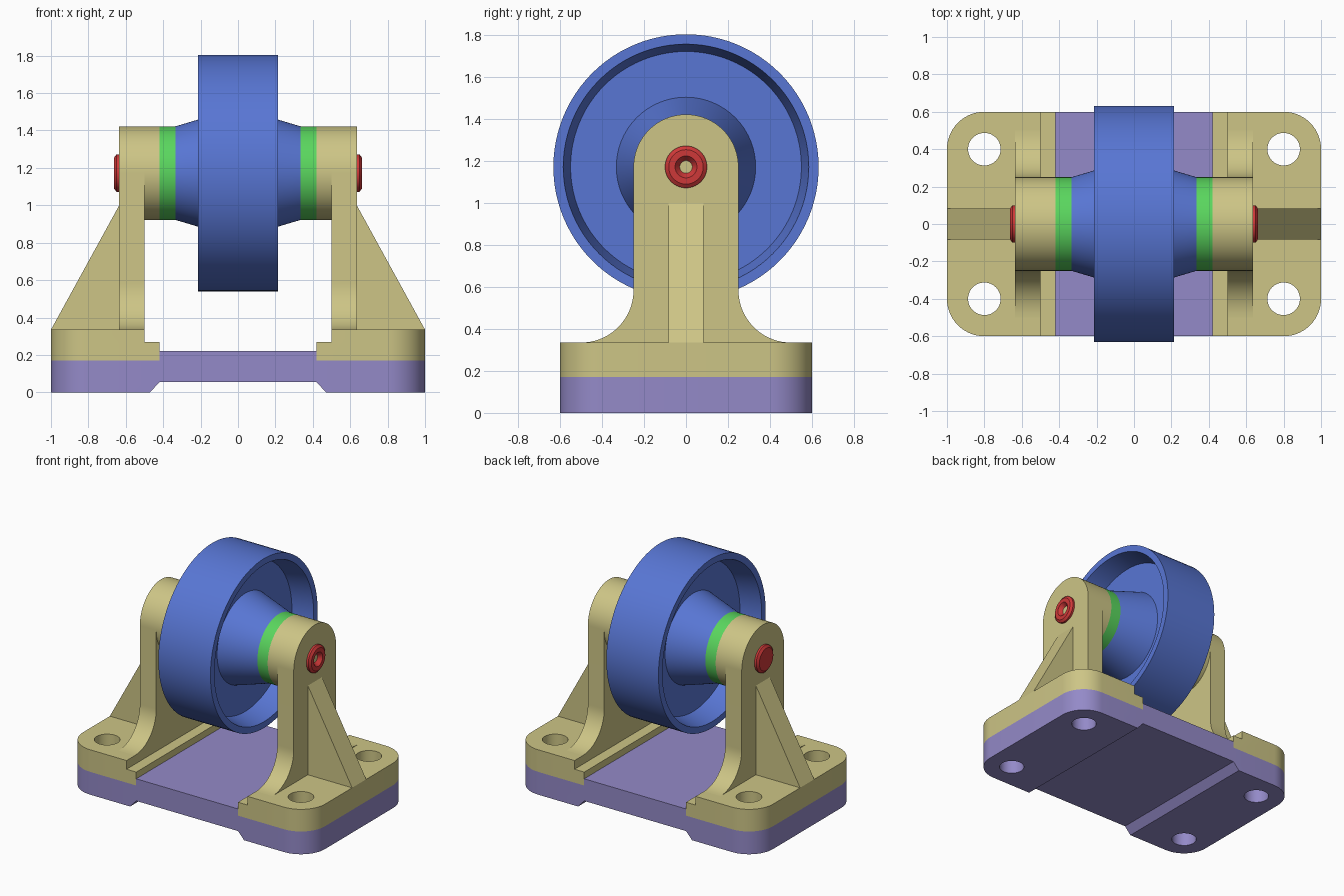
import bpy, bmesh, math
from mathutils import Vector

old = bpy.data.objects.get("Cube")
if old:
    bpy.data.objects.remove(old, do_unlink=True)


def material(name, rgb):
    lin = [((c / 255 + 0.055) / 1.055) ** 2.4 for c in rgb] + [1.0]
    m = bpy.data.materials.new(name)
    m.use_nodes = True
    m.diffuse_color = lin
    m.node_tree.nodes["Principled BSDF"].inputs["Base Color"].default_value = lin
    return m


TAN = material("tan", (205, 197, 134))
PURPLE = material("purple", (148, 138, 200))
BLUE = material("blue", (88, 118, 212))
GREEN = material("green", (90, 214, 94))
RED = material("red", (206, 56, 56))

AXLE_Z = 1.172
SEGMENTS = 96


def finish(bm, name, mat):
    bmesh.ops.recalc_face_normals(bm, faces=bm.faces)
    me = bpy.data.meshes.new(name)
    bm.to_mesh(me)
    bm.free()
    if mat:
        me.materials.append(mat)
    ob = bpy.data.objects.new(name, me)
    bpy.context.scene.collection.objects.link(ob)
    smooth(me)
    return ob


def smooth(me):
    me.shade_smooth()
    me.set_sharp_from_angle(angle=math.radians(30))


def extrude(name, points, direction, mat, corner=0):
    """Extrude a closed 3D outline; optionally round its upright outer corners."""
    bm = bmesh.new()
    face = bm.faces.new([bm.verts.new(p) for p in points])
    res = bmesh.ops.extrude_face_region(bm, geom=[face], use_keep_orig=True)
    top = [v for v in res["geom"] if isinstance(v, bmesh.types.BMVert)]
    bmesh.ops.translate(bm, verts=top, vec=Vector(direction))
    if corner:
        edges = [e for e in bm.edges
                 if all(abs(abs(v.co.x) - 1) < 1e-4 for v in e.verts)
                 and abs(e.verts[0].co.y - e.verts[1].co.y) < 1e-4]
        bmesh.ops.bevel(bm, geom=edges, offset=corner, segments=14,
                        profile=0.5, affect='EDGES')
    return finish(bm, name, mat)


def lathe(name, profile, mat):
    """Revolve (x, radius) points around the axle line."""
    bm = bmesh.new()
    verts = [bm.verts.new((x, 0, AXLE_Z + r)) for x, r in profile]
    edges = [bm.edges.new(pair) for pair in zip(verts, verts[1:])]
    bmesh.ops.spin(bm, geom=verts + edges, cent=(0, 0, AXLE_Z), axis=(1, 0, 0),
                   angle=math.tau, steps=SEGMENTS, use_duplicate=False)
    bmesh.ops.remove_doubles(bm, verts=bm.verts, dist=1e-5)
    return finish(bm, name, mat)


def arc(cy, cz, r, a0, a1, n):
    steps = [math.radians(a0 + (a1 - a0) * i / n) for i in range(n + 1)]
    return [(cy + r * math.cos(a), cz + r * math.sin(a)) for a in steps]


# Base plate with a shallow channel underneath and a raised middle
half = [(0.42, 0.055), (0.47, 0), (1, 0), (1, 0.17), (0.42, 0.17), (0.42, 0.22)]
outline = half + [(-x, z) for x, z in reversed(half)]
drilled = [extrude("base_plate", [(x, -0.6, z) for x, z in outline],
                   (0, 1.2, 0), PURPLE, corner=0.2)]

# Upright outline in y and z: round top, straight sides, flared foot
side = arc(0, AXLE_Z, 0.25, 90, 0, 24) + arc(0.5, 0.585, 0.25, 180, 270, 18)
upright = side + [(-y, z) for y, z in reversed(side[1:])]

foot = [(0.42, 0.17), (1, 0.17), (1, 0.335), (0.5, 0.335), (0.5, 0.27), (0.42, 0.27)]
rib = [(0.62, 0.33), (1, 0.335), (0.635, 1.0), (0.62, 1.0)]

for label, s in (("left", 1), ("right", -1)):
    # Bracket: stepped foot, upright, gusset and bearing boss
    drilled.append(extrude(label + "_bracket_foot", [(s * x, -0.6, z) for x, z in foot],
                           (0, 1.2, 0), TAN, corner=0.2))
    extrude(label + "_upright", [(s * 0.5, y, z) for y, z in upright],
            (s * 0.135, 0, 0), TAN)
    extrude(label + "_gusset", [(s * x, -0.083, z) for x, z in rib],
            (0, 0.166, 0), TAN)
    lathe(label + "_boss", [(s * 0.42, 0), (s * 0.42, 0.25), (s * 0.5, 0.25)], TAN)
    # Spacer washer between boss and wheel hub
    lathe(label + "_spacer", [(s * 0.335, 0.08), (s * 0.335, 0.25),
                              (s * 0.42, 0.25), (s * 0.42, 0.08)], GREEN)

# Wheel: tapered hub, thin web and broad rim
wheel = [(0.335, 0.08), (0.335, 0.25), (0.06, 0.332), (0.06, 0.55),
         (0.215, 0.585), (0.215, 0.632)]
wheel = wheel + [(-x, r) for x, r in reversed(wheel)]
lathe("wheel", wheel + wheel[:1], BLUE)

# Axle pin: chamfered heads, countersunk on the left end only
lathe("axle_pin", [(-0.663, 0), (-0.663, 0.082), (-0.65, 0.1), (-0.62, 0.1),
                   (-0.62, 0.07), (0.62, 0.07), (0.62, 0.1), (0.65, 0.1),
                   (0.663, 0.082), (0.663, 0.052), (0.635, 0.03), (0.625, 0)], RED)

# Bolt holes through feet and plate
bm = bmesh.new()
for x in (-0.8, 0.8):
    for y in (-0.4, 0.4):
        made = bmesh.ops.create_cone(bm, cap_ends=True, segments=48, radius1=0.087,
                                     radius2=0.087, depth=2)
        bmesh.ops.translate(bm, verts=made["verts"], vec=Vector((x, y, 0.2)))
cutter = finish(bm, "bolt_hole_cutter", None)
cutter.hide_render = True
for ob in drilled:
    mod = ob.modifiers.new("bolt_holes", 'BOOLEAN')
    mod.operation = 'DIFFERENCE'
    mod.solver = 'EXACT'
    mod.object = cutter
bpy.context.view_layer.update()
graph = bpy.context.evaluated_depsgraph_get()
cut = [bpy.data.meshes.new_from_object(ob.evaluated_get(graph)) for ob in drilled]
for ob, me in zip(drilled, cut):
    ob.modifiers.clear()
    ob.data = me
    smooth(me)
bpy.data.objects.remove(cutter, do_unlink=True)
